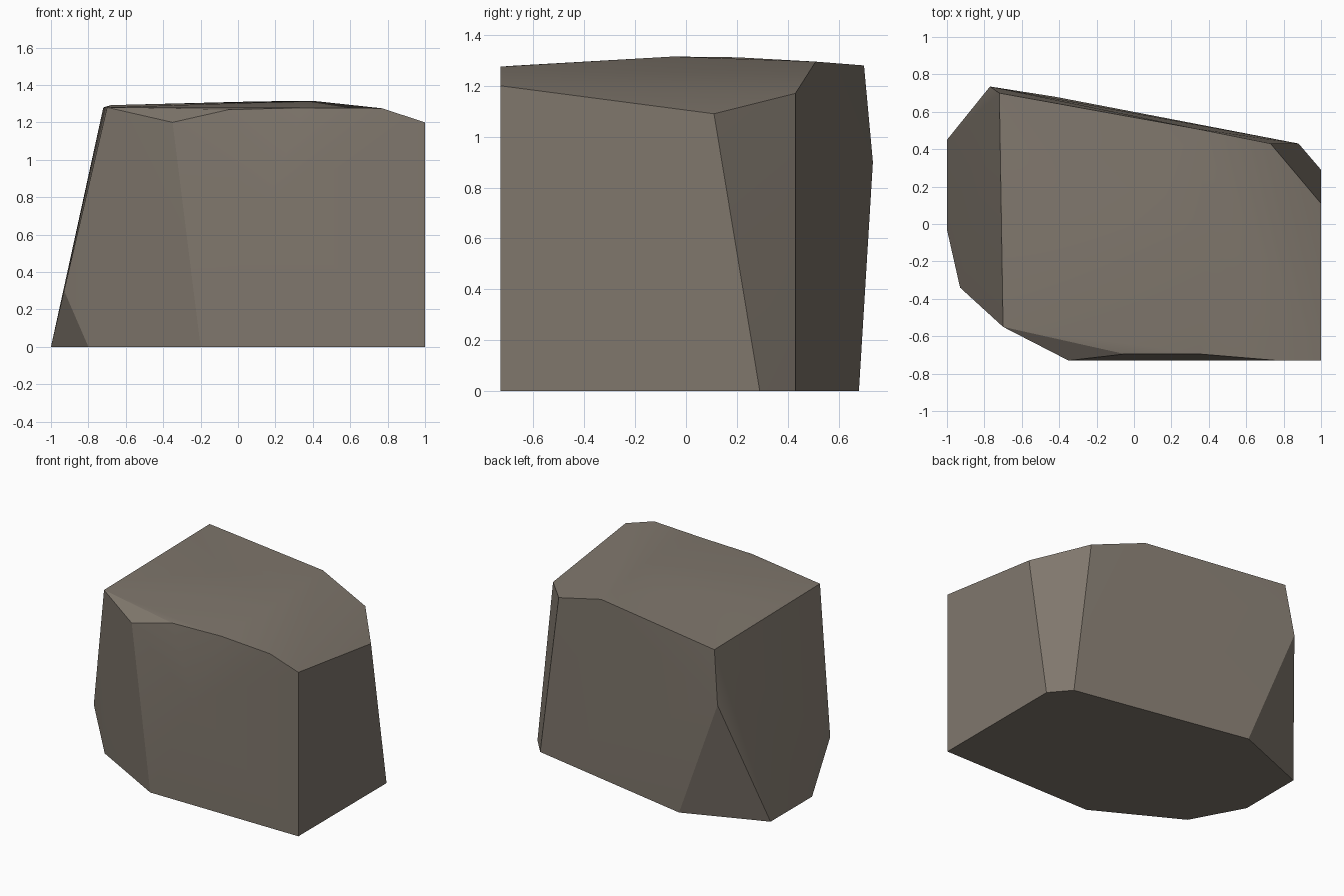
import bpy, bmesh, math
from mathutils import Vector

cube = bpy.data.objects.get("Cube")
if cube:
    bpy.data.objects.remove(cube, do_unlink=True)

# Stone material
stone = bpy.data.materials.new("warm_grey_stone")
stone.use_nodes = True
colour = (0.215, 0.185, 0.152, 1)
stone.diffuse_color = colour
shader = stone.node_tree.nodes["Principled BSDF"]
shader.inputs["Base Color"].default_value = colour
shader.inputs["Roughness"].default_value = 0.9

# Corners of the block: footprint, bulging sides, top rim and crown
footprint = [(1, -.73), (1, .29), (.88, .43), (-.42, .68),
             (-1, .45), (-1, -.03), (-.8, -.4), (-.2, -.73)]
bulges = [(-.93, -.34, .3), (-.77, .735, .9)]
rim = [(1, -.73, 1.2), (1, .11, 1.09), (.73, .43, 1.17), (.33, .51, 1.295),
       (-.72, .7, 1.28), (-.7, -.55, 1.28), (-.35, -.73, 1.2)]
front_lip = [(-.05, -.73, 1.268), (.35, -.73, 1.278), (.77, -.73, 1.275)]
crown = [(.4, -.05, 1.315), (.1, .2, 1.312), (-.68, .05, 1.292)]

bm = bmesh.new()
for p in [(x, y, 0) for x, y in footprint] + bulges + rim + front_lip + crown:
    bm.verts.new(p)
bmesh.ops.convex_hull(bm, input=bm.verts[:])
bmesh.ops.delete(bm, geom=[v for v in bm.verts if not v.link_faces], context='VERTS')
bmesh.ops.dissolve_limit(bm, angle_limit=math.radians(0.5),
                         verts=bm.verts[:], edges=bm.edges[:])

# Shallow chipped hollow under the front lip
bm.normal_update()
front = max((f for f in bm.faces if f.normal.y < -.99), key=lambda f: f.calc_area())
centre = bmesh.ops.poke(bm, faces=[front])["verts"][0]
centre.co = Vector((.15, -.73, .76))
for v in bm.verts:
    if v.co.y < -.72 and v.co.z > 1.26 and v.co.x < .5:
        v.co.y += .035
bmesh.ops.recalc_face_normals(bm, faces=bm.faces[:])

mesh = bpy.data.meshes.new("rock_block")
bm.to_mesh(mesh)
bm.free()
mesh.materials.append(stone)
rock = bpy.data.objects.new("rock_block", mesh)
bpy.context.collection.objects.link(rock)

# Soft shading across shallow creases
bpy.ops.object.select_all(action='DESELECT')
rock.select_set(True)
bpy.context.view_layer.objects.active = rock
bpy.ops.object.shade_smooth_by_angle(angle=math.radians(22))
